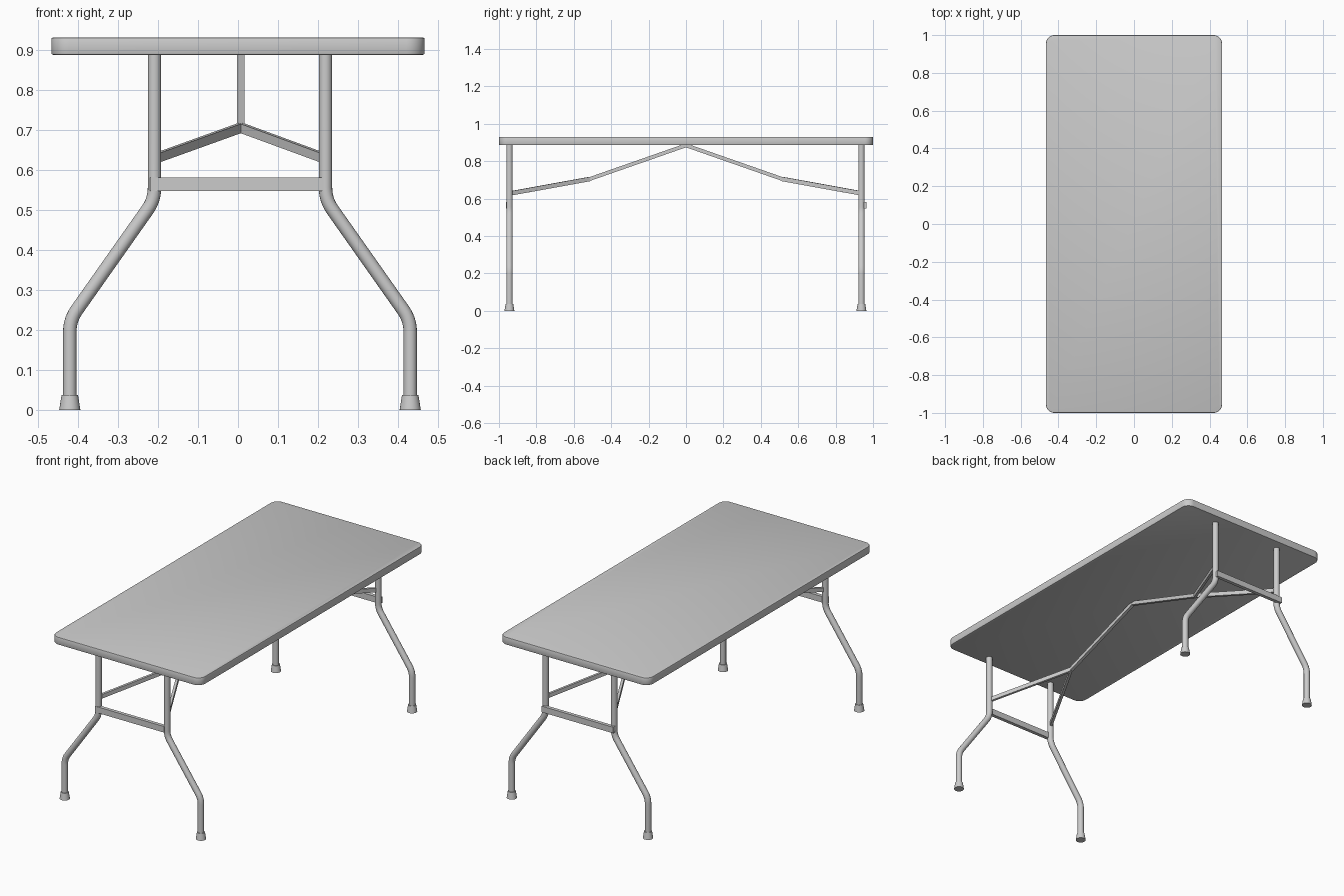
import bpy, bmesh, math
from mathutils import Vector, Matrix

if "Cube" in bpy.data.objects:
    bpy.data.objects.remove(bpy.data.objects["Cube"])

XOFF = 0.005           # leg frames sit slightly off centre
Y_FRONT, Y_BACK = -0.944, 0.938


def add_mesh(name, bm, smooth=True):
    bmesh.ops.recalc_face_normals(bm, faces=bm.faces)
    me = bpy.data.meshes.new(name)
    bm.to_mesh(me)
    bm.free()
    ob = bpy.data.objects.new(name, me)
    bpy.context.collection.objects.link(ob)
    if smooth:
        shade(ob)
    return ob


def shade(ob):
    bpy.ops.object.select_all(action='DESELECT')
    ob.select_set(True)
    bpy.context.view_layer.objects.active = ob
    bpy.ops.object.shade_smooth_by_angle(angle=math.radians(35))


def bar(name, a, b, w, h):
    """Flat bar from a to b: w wide sideways, h tall."""
    a, b = Vector(a), Vector(b)
    d = (b - a).normalized()
    side = d.cross(Vector((0, 0, 1))).normalized()
    up = side.cross(d)
    m = Matrix((d * (b - a).length, side * w, up * h)).transposed().to_4x4()
    m.translation = (a + b) / 2
    bm = bmesh.new()
    bmesh.ops.create_cube(bm, size=1, matrix=m)
    return add_mesh(name, bm, False)


def fillet(pts, trim, n=6):
    """Round the inner corners of a path."""
    out = [pts[0]]
    for p, c, q in zip(pts, pts[1:], pts[2:]):
        s = c + (p - c).normalized() * trim
        e = c + (q - c).normalized() * trim
        for i in range(n + 1):
            t = i / n
            out.append(s * (1 - t) ** 2 + c * 2 * t * (1 - t) + e * t * t)
    return out + [pts[-1]]


def tube(name, pts, r):
    cu = bpy.data.curves.new(name, 'CURVE')
    cu.dimensions = '3D'
    cu.bevel_depth = r
    cu.bevel_resolution = 6
    cu.use_fill_caps = True
    sp = cu.splines.new('POLY')
    sp.points.add(len(pts) - 1)
    for p, v in zip(sp.points, pts):
        p.co = (*v, 1)
    ob = bpy.data.objects.new(name, cu)
    bpy.context.collection.objects.link(ob)
    bpy.ops.object.select_all(action='DESELECT')
    ob.select_set(True)
    bpy.context.view_layer.objects.active = ob
    bpy.ops.object.convert(target='MESH')
    shade(bpy.context.view_layer.objects.active)


# Tabletop: slab with rounded corners and softened rims
bm = bmesh.new()
bmesh.ops.create_cube(bm, size=1, matrix=Matrix.Translation((0, 0, 0.9085))
                      @ Matrix.Diagonal((0.932, 2, 0.043, 1)))
upright = [e for e in bm.edges if abs(e.verts[0].co.z - e.verts[1].co.z) > 0.01]
bmesh.ops.bevel(bm, geom=upright, offset=0.045, segments=8, profile=0.5, affect='EDGES')
rims = [e for e in bm.edges if abs(e.verts[0].co.z - e.verts[1].co.z) < 0.001]
bmesh.ops.bevel(bm, geom=rims, offset=0.004, segments=2, profile=0.5, affect='EDGES')
add_mesh("tabletop", bm)

for end, y in (("front", Y_FRONT), ("back", Y_BACK)):
    s = 1 if y > 0 else -1
    apex = (0.007, s * 0.515, 0.705)
    for side, k in (("left", -1), ("right", 1)):
        # Bent tube leg
        path = [Vector((XOFF + k * x, y, z)) for x, z in
                ((0.2135, 0.89), (0.2135, 0.525), (0.425, 0.225), (0.425, 0.02))]
        tube(f"{end}_{side}_leg", fillet(path, 0.03), 0.0168)
        # Tapered foot cap
        bm = bmesh.new()
        bmesh.ops.create_cone(bm, cap_ends=True, segments=24, radius1=0.0265,
                              radius2=0.0205, depth=0.038,
                              matrix=Matrix.Translation((XOFF + k * 0.425, y, 0.019)))
        add_mesh(f"{end}_{side}_foot", bm)
        # Forked half of the folding brace
        bar(f"{end}_{side}_brace", (XOFF + k * 0.212, s * 0.94, 0.628), apex, 0.014, 0.023)
    # Central arm of the brace up to the underside
    bar(f"{end}_brace_arm", apex, (0.007, 0, 0.885), 0.018, 0.02)

# Crossbars tying each pair of legs
bar("front_crossbar", (-0.22, -0.952, 0.564), (0.212, -0.952, 0.564), 0.02, 0.034)
bar("back_crossbar", (-0.222, 0.956, 0.564), (0.226, 0.956, 0.564), 0.02, 0.034)
